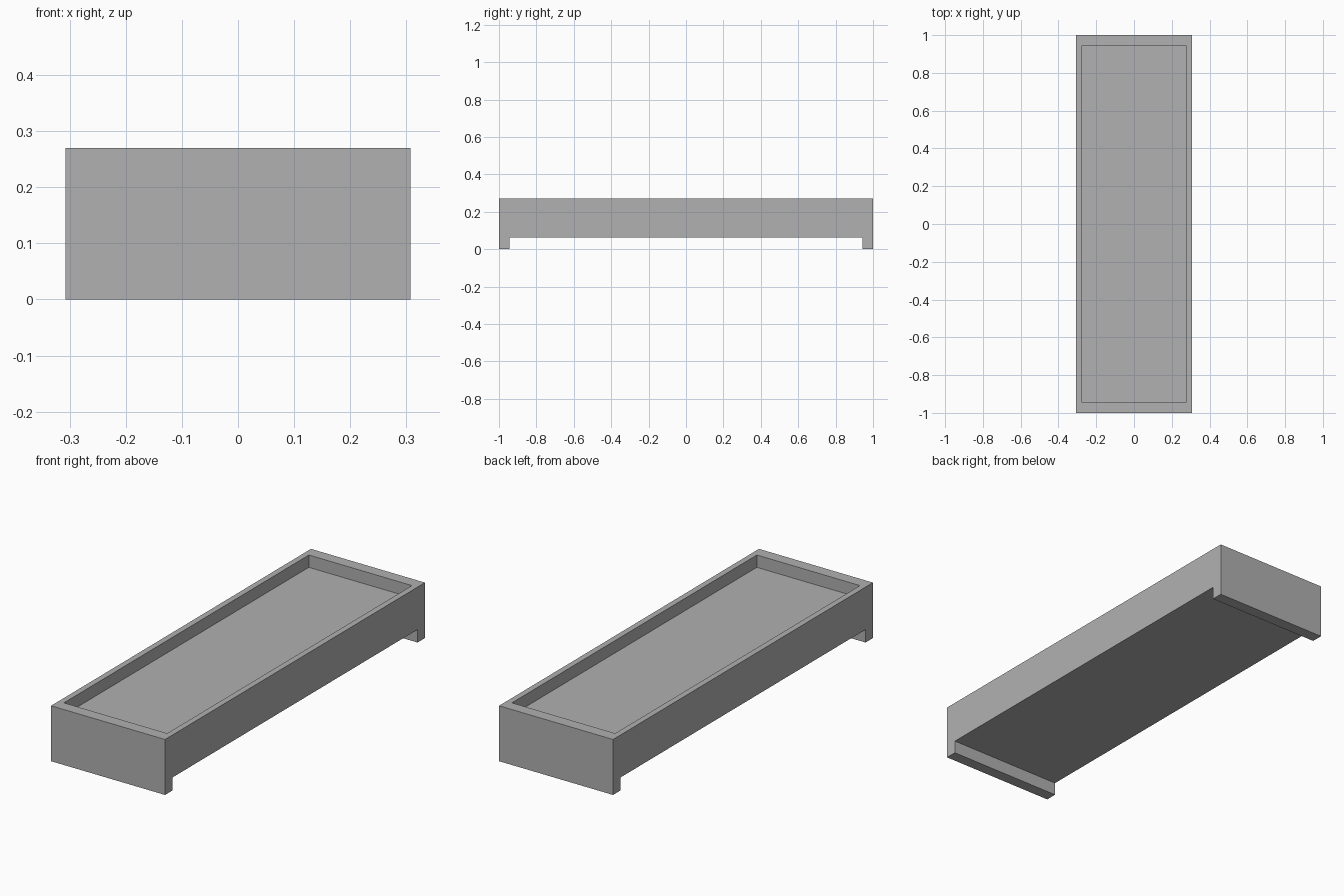
import bpy
import bmesh
from mathutils import Vector

cube = bpy.data.objects.get("Cube")
if cube:
    bpy.data.objects.remove(cube, do_unlink=True)

HALF_W, HALF_L, HEIGHT = 0.307, 1.0, 0.27
FOOT_H, FOOT_T = 0.063, 0.057
RIM_X, RIM_Y, DEPTH = 0.029, 0.058, 0.06

# Plain grey material
grey = bpy.data.materials.new("plain_grey")
grey.use_nodes = True
colour = (0.44, 0.44, 0.44, 1)
grey.diffuse_color = colour
grey.node_tree.nodes["Principled BSDF"].inputs["Base Color"].default_value = colour

# Side profile with a foot at each end, extruded across the width
bm = bmesh.new()
half = [(HALF_L, HEIGHT), (HALF_L, 0), (HALF_L - FOOT_T, 0), (HALF_L - FOOT_T, FOOT_H)]
profile = half + [(-y, z) for y, z in reversed(half)]
side = bm.faces.new([bm.verts.new((-HALF_W, y, z)) for y, z in profile])
extruded = bmesh.ops.extrude_face_region(bm, geom=[side])["geom"]
bmesh.ops.translate(bm, vec=(2 * HALF_W, 0, 0),
                    verts=[v for v in extruded if isinstance(v, bmesh.types.BMVert)])
bmesh.ops.recalc_face_normals(bm, faces=bm.faces)

# Rim around the top, then the sunken tray floor
top = max(bm.faces, key=lambda f: f.calc_center_median().z)
bmesh.ops.inset_region(bm, faces=[top], thickness=RIM_X)
for v in top.verts:
    v.co.x = (HALF_W - RIM_X) * (1 if v.co.x > 0 else -1)
    v.co.y = (HALF_L - RIM_Y) * (1 if v.co.y > 0 else -1)
floor = bmesh.ops.extrude_face_region(bm, geom=[top])["geom"]
bmesh.ops.translate(bm, vec=Vector((0, 0, -DEPTH)),
                    verts=[v for v in floor if isinstance(v, bmesh.types.BMVert)])
if top.is_valid:
    bmesh.ops.delete(bm, geom=[top], context="FACES_ONLY")
bmesh.ops.recalc_face_normals(bm, faces=bm.faces)

mesh = bpy.data.meshes.new("footed_tray")
bm.to_mesh(mesh)
bm.free()
mesh.materials.append(grey)
tray = bpy.data.objects.new("footed_tray", mesh)
bpy.context.collection.objects.link(tray)
